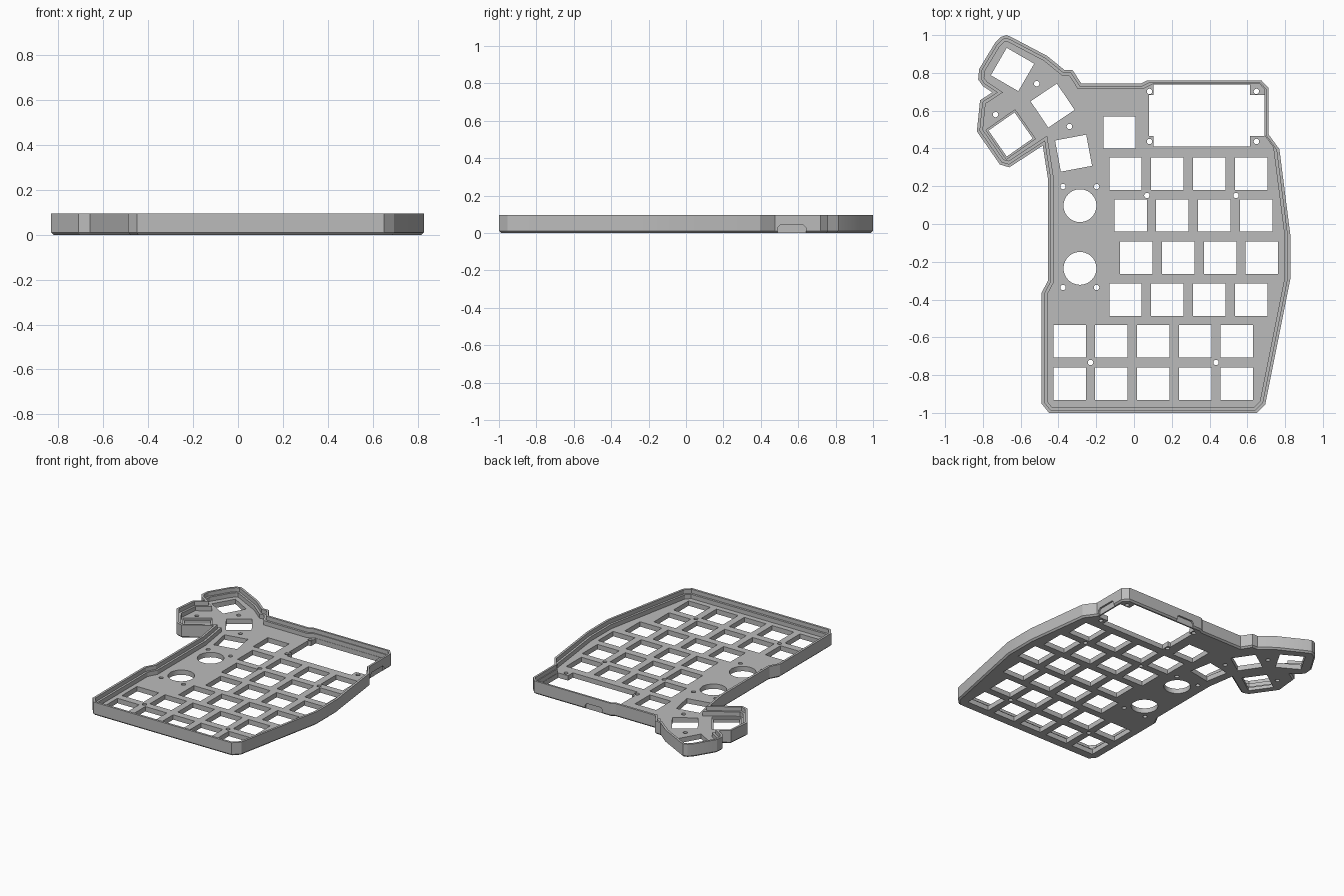
import bpy, bmesh, math
from mathutils import Vector
from mathutils.geometry import tessellate_polygon

if "Cube" in bpy.data.objects:
    bpy.data.objects.remove(bpy.data.objects["Cube"])

PLATE, LEDGE, TOP = 0.035, 0.066, 0.095
POCKET = 0.023        # floor of the thumb key pocket
HOLE = 0.086          # half width of a switch hole

gray = bpy.data.materials.new("case_gray")
gray.diffuse_color = (0.5, 0.5, 0.5, 1)
gray.use_nodes = True
gray.node_tree.nodes["Principled BSDF"].inputs["Base Color"].default_value = gray.diffuse_color

# Case outline, counter-clockwise
outline = [(-0.45, -1.0), (0.65, -1.0), (0.695, -0.955), (0.828, -0.29), (0.828, -0.06),
           (0.77, 0.395), (0.712, 0.475), (0.712, 0.72), (0.675, 0.76), (0.07, 0.76),
           (0.04, 0.745), (-0.28, 0.745), (-0.325, 0.815), (-0.368, 0.815), (-0.46, 0.89),
           (-0.65, 0.99), (-0.675, 1.0), (-0.705, 0.99), (-0.735, 0.96), (-0.82, 0.82),
           (-0.825, 0.765), (-0.80, 0.73), (-0.75, 0.697), (-0.815, 0.655), (-0.832, 0.49),
           (-0.71, 0.315), (-0.66, 0.30), (-0.483, 0.415), (-0.455, 0.235),
           (-0.455, -0.30), (-0.49, -0.365), (-0.49, -0.95)]
NARROW = (5, 6, 7, 8)     # edges round the controller window have a slim ledge


def inset(points, d, slim=None):
    """Mitred inward offset; the NARROW edges use the slim distance."""
    result = []
    n = len(points)
    for i in range(n):
        p = Vector(points[i])
        a = (p - Vector(points[i - 1])).normalized()
        b = (Vector(points[(i + 1) % n]) - p).normalized()
        da = slim if slim and (i - 1) in NARROW else d
        db = slim if slim and i in NARROW else d
        # solve na.v = da and nb.v = db with the inward normals
        na, nb = (-a.y, a.x), (-b.y, b.x)
        det = na[0] * nb[1] - na[1] * nb[0]
        v = Vector(((da * nb[1] - db * na[1]) / det, (na[0] * db - nb[0] * da) / det))
        result.append((p.x + v.x, p.y + v.y))
    return result


def with_ports(points, half_scale=1.0, depth=None):
    """Insert the cable-port points in the right and back walls."""
    out = []
    for i, (x, y) in enumerate(points):
        out.append((x, y))
        if i == 6:        # right wall
            h = 0.077 * half_scale
            xin = x if depth is None else 0.712 - depth
            out += [(x, 0.565 - h), (xin, 0.565 - h), (xin, 0.565 + h), (x, 0.565 + h)]
        elif i == 8:      # back wall
            h = 0.07 * half_scale
            yin = y if depth is None else 0.76 - depth
            out += [(0.2 + h, y), (0.2 + h, yin), (0.2 - h, yin), (0.2 - h, y)]
    return out


def ngon(x, y, r, n, turn=0.0):
    return [(x + r * math.cos(turn + 2 * math.pi * i / n),
             y + r * math.sin(turn + 2 * math.pi * i / n)) for i in range(n)]


def square(x, y, half, deg=0):
    return ngon(x, y, half * math.sqrt(2), 4, math.radians(45 + deg))


bm = bmesh.new()


def walls(sections, inward=False):
    """Quads through equal-sized loops given as (points, z)."""
    rings = [[bm.verts.new((x, y, z)) for x, y in pts] for pts, z in sections]
    for r, s in zip(rings, rings[1:]):
        for i in range(len(r)):
            j = (i + 1) % len(r)
            quad = (r[i], r[j], s[j], s[i])
            bm.faces.new(quad[::-1] if inward else quad)


def sheet(loops, z, up):
    """Flat face bounded by the first loop, pierced by the others."""
    clean = []
    for loop in loops:
        clean.append([Vector((p[0], p[1], 0)) for k, p in enumerate(loop)
                      if math.dist(p, loop[k - 1]) > 1e-5])
    flat = [p for loop in clean for p in loop]
    verts = [bm.verts.new((p.x, p.y, z)) for p in flat]
    for a, b, c in tessellate_polygon(clean):
        turn = (flat[b] - flat[a]).cross(flat[c] - flat[a]).z
        if abs(turn) < 1e-12:
            continue
        tri = (verts[a], verts[b], verts[c])
        bm.faces.new(tri if (turn > 0) == up else tri[::-1])


# Switch holes
holes = []
rows = [(0.267, -0.045, 4), (0.045, -0.018, 4), (-0.178, 0.013, 4),
        (-0.40, -0.045, 4), (-0.622, -0.341, 5), (-0.845, -0.341, 5)]
for y, x0, count in rows:
    holes += [square(x0 + 0.2215 * i, y, HOLE) for i in range(count)]
for x, y, deg in [(-0.077, 0.485, 0), (-0.643, 0.818, -30),
                  (-0.431, 0.627, 34), (-0.32, 0.375, 10.6)]:
    holes.append(square(x, y, HOLE - 0.002, deg))

# Round knob holes and screw holes
holes += [ngon(-0.286, y, 0.087, 40) for y in (0.097, -0.235)]
screws = [(-0.376, 0.198), (-0.198, 0.198), (-0.376, -0.336), (-0.198, -0.336),
          (0.068, 0.151), (0.54, 0.151), (-0.23, -0.733), (0.434, -0.733),
          (-0.515, 0.743), (-0.342, 0.516), (-0.733, 0.579)]
screws += [(x, y) for x in (0.082, 0.648) for y in (0.437, 0.702)]
holes += [ngon(x, y, 0.0145, 16) for x, y in screws]

# Controller window with four corner tabs
x0, x1, y0, y1, t, s = 0.08, 0.69, 0.41, 0.738, 0.055, 0.022
holes.append([(x0 + s, y0), (x1 - t - s, y0), (x1 - t - s, y0 + t), (x1, y0 + t),
              (x1, y1 - t), (x1 - t - s, y1 - t), (x1 - t - s, y1), (x0 + s, y1),
              (x0 + s, y1 - t), (x0, y1 - t), (x0, y0 + t), (x0 + s, y0 + t)])

# Outer thumb key: hole inside a shallow pocket
thumb_hole = square(-0.653, 0.474, HOLE - 0.002, 35)
thumb_pocket = square(-0.653, 0.474, 0.094, 35)

# Chamfered base, port recesses, outer wall and stepped rim
DEPTH = 0.012
base = with_ports(inset(outline, 0.011), 1, DEPTH)
wall = with_ports(outline, 0.8)
rim = with_ports(inset(outline, 0.016, 0.014), 0.8)
plate = with_ports(inset(outline, 0.031, 0.02), 0.8)
walls([(base, 0), (with_ports(outline, 1, DEPTH), 0.011),
       (with_ports(outline, 1, DEPTH), 0.028), (with_ports(outline, 0.8, DEPTH), 0.043),
       (wall, 0.043), (wall, TOP), (rim, TOP), (rim, LEDGE), (plate, LEDGE), (plate, PLATE)])

# Plate top, underside, pocket floor and hole sides
sheet([plate] + holes + [thumb_pocket], PLATE, True)
sheet([base] + holes + [thumb_hole], 0, False)
sheet([thumb_pocket, thumb_hole], POCKET, True)
for loop in holes:
    walls([(loop, 0), (loop, PLATE)], inward=True)
walls([(thumb_hole, 0), (thumb_hole, POCKET)], inward=True)
walls([(thumb_pocket, POCKET), (thumb_pocket, PLATE)], inward=True)

bmesh.ops.remove_doubles(bm, verts=bm.verts[:], dist=1e-5)
mesh = bpy.data.meshes.new("case")
bm.to_mesh(mesh)
bm.free()
mesh.materials.append(gray)
case = bpy.data.objects.new("case", mesh)
bpy.context.collection.objects.link(case)

# Smooth only the round holes and gentle corners
bpy.context.view_layer.objects.active = case
case.select_set(True)
bpy.ops.object.shade_smooth_by_angle(angle=math.radians(25))
